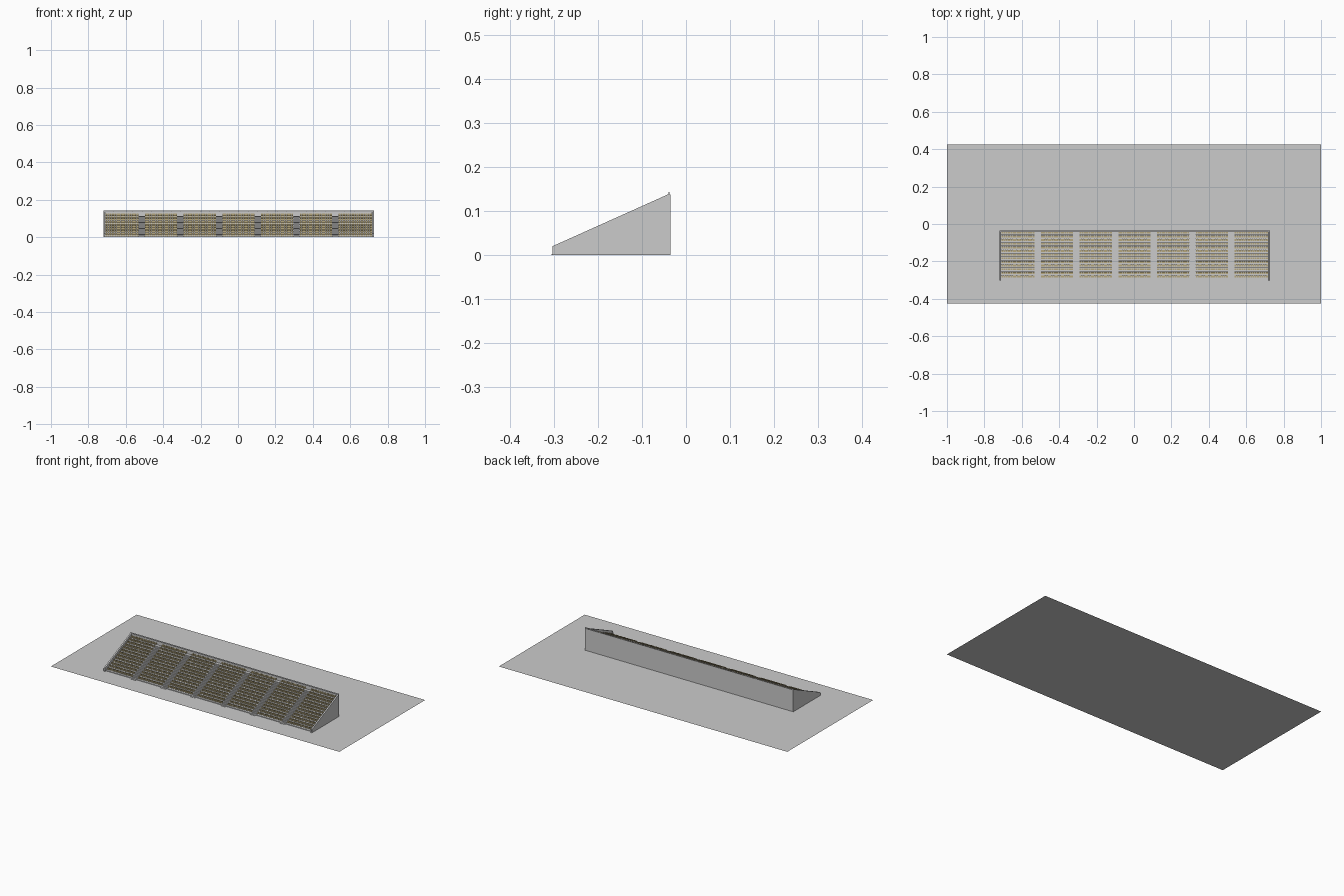
import bpy, bmesh
from mathutils import Matrix, Vector

if "Cube" in bpy.data.objects:
    bpy.data.objects.remove(bpy.data.objects["Cube"])

X0, X1 = -0.719, 0.726          # outer faces of the side walls
WALL = 0.009
YF, YB = -0.294, -0.040         # first riser, inner face of back wall
ROWS = 13
RUN, RISE, BASE = (YB - YF) / ROWS, 0.0092, 0.004
AISLES = [-0.515 + 0.207 * i for i in range(6)]
AISLE_W = 0.034


def material(name, rgb):
    m = bpy.data.materials.new(name)
    m.diffuse_color = (*rgb, 1)
    m.use_nodes = True
    m.node_tree.nodes["Principled BSDF"].inputs["Base Color"].default_value = m.diffuse_color
    return m


def finish(name, bm, mat=None):
    bmesh.ops.recalc_face_normals(bm, faces=bm.faces)
    me = bpy.data.meshes.new(name)
    bm.to_mesh(me)
    bm.free()
    ob = bpy.data.objects.new(name, me)
    bpy.context.collection.objects.link(ob)
    if mat:
        me.materials.append(mat)
    return ob


def box(bm, a, b):
    a, b = Vector(a), Vector(b)
    bmesh.ops.create_cube(bm, size=1, matrix=Matrix.Translation((a + b) / 2)
                          @ Matrix.Diagonal((*(b - a), 1)))


def extrude_profile(bm, yz, xa, xb):
    face = bm.faces.new([bm.verts.new((xa, y, z)) for y, z in yz])
    new = bmesh.ops.extrude_face_region(bm, geom=[face])["geom"]
    bmesh.ops.translate(bm, vec=(xb - xa, 0, 0),
                        verts=[v for v in new if isinstance(v, bmesh.types.BMVert)])


tan = material("tan_seat", (0.46, 0.38, 0.20))

# Flat ground slab
bm = bmesh.new()
bmesh.ops.create_grid(bm, x_segments=1, y_segments=1, size=1,
                      matrix=Matrix.Diagonal((1, 0.425, 1, 1)))
finish("base_plate", bm)

# Sloping side walls
bm = bmesh.new()
side = [(-0.305, 0), (-0.035, 0), (-0.035, 0.137), (-0.04, 0.138), (-0.303, 0.020), (-0.303, 0.003), (-0.305, 0.003)]
extrude_profile(bm, side, X0, X0 + WALL)
extrude_profile(bm, side, X1 - WALL, X1)
finish("side_walls", bm)

# Back wall
bm = bmesh.new()
box(bm, (X0 + WALL, YB, 0), (X1 - WALL, -0.035, 0.137))
finish("back_wall", bm)

# Stepped terrace
bm = bmesh.new()
steps = [(YB, 0), (YF, 0)]
for i in range(ROWS):
    z = BASE + i * RISE
    steps += [(YF + i * RUN, z), (YF + (i + 1) * RUN, z)]
extrude_profile(bm, steps, X0 + WALL, X1 - WALL)
finish("terrace", bm)

# Half-height stairs in the aisles
bm = bmesh.new()
for ax in AISLES:
    for i in range(ROWS):
        y, z = YF + i * RUN, BASE + i * RISE
        box(bm, (ax - AISLE_W / 2, y - RUN / 2, max(0, z - RISE)),
            (ax + AISLE_W / 2, y, max(z - RISE / 2, 0.002)))
finish("aisle_stairs", bm)

# Rows of individual seats, in blocks between the aisles
edges = [X0 + WALL] + [e for a in AISLES for e in (a - AISLE_W / 2, a + AISLE_W / 2)] + [X1 - WALL]
bm = bmesh.new()
for xa, xb in zip(edges[::2], edges[1::2]):
    n = round((xb - xa) / 0.0118)
    w = (xb - xa) / n
    for i in range(ROWS):
        y, z = YF + (i + 1) * RUN, BASE + i * RISE
        for k in range(n):
            l, r = xa + (k + 0.08) * w, xa + (k + 0.92) * w
            box(bm, (l, y - 0.0115, z + 0.0042), (r, y - 0.003, z + 0.0058))
            box(bm, (l, y - 0.0035, z + 0.0042), (r, y - 0.002, z + 0.0125))
            box(bm, (l + w * 0.3, y - 0.007, z), (r - w * 0.3, y - 0.005, z + 0.0042))
finish("seats", bm, tan)

# Handrail along the top of the back wall
bm = bmesh.new()
box(bm, (X0, -0.0395, 0.1405), (X1, -0.0375, 0.1425))
for k in range(29):
    x = X0 + 0.001 + (X1 - X0 - 0.002) * k / 28
    box(bm, (x - 0.001, -0.0395, 0.135), (x + 0.001, -0.0375, 0.141))
finish("back_rail", bm)
